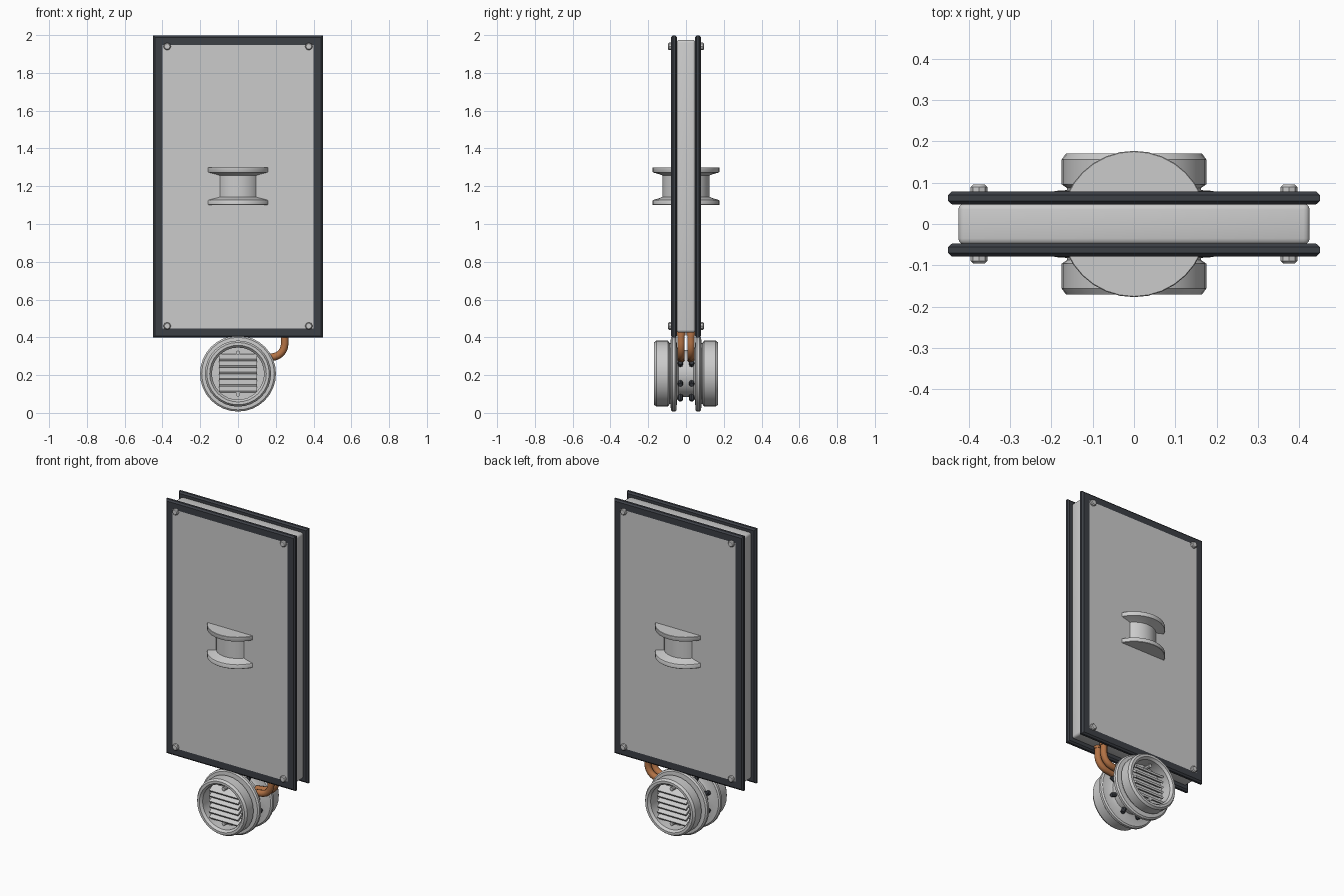
import bpy, bmesh, math
from mathutils import Matrix, Vector

if "Cube" in bpy.data.objects:
    bpy.data.objects.remove(bpy.data.objects["Cube"])


def material(name, rgb):
    m = bpy.data.materials.new(name)
    m.diffuse_color = (*rgb, 1)
    m.use_nodes = True
    m.node_tree.nodes["Principled BSDF"].inputs["Base Color"].default_value = m.diffuse_color
    return m


DARK = material("dark_frame", (0.045, 0.05, 0.06))
COPPER = material("copper", (0.45, 0.17, 0.06))
WHEEL_Z = 0.208


def finish(name, bm, mat=None, smooth=True):
    bmesh.ops.recalc_face_normals(bm, faces=bm.faces)
    me = bpy.data.meshes.new(name)
    bm.to_mesh(me)
    bm.free()
    ob = bpy.data.objects.new(name, me)
    bpy.context.collection.objects.link(ob)
    if mat:
        me.materials.append(mat)
    if smooth:
        bpy.ops.object.select_all(action='DESELECT')
        ob.select_set(True)
        bpy.context.view_layer.objects.active = ob
        bpy.ops.object.shade_smooth_by_angle(angle=math.radians(35))
    return ob


def box(name, size, loc, mat=None, bevel=0, segments=1, tilt=0):
    bm = bmesh.new()
    bmesh.ops.create_cube(bm, size=1, matrix=Matrix.Diagonal((*size, 1)))
    if bevel:
        bmesh.ops.bevel(bm, geom=bm.edges[:], offset=bevel, segments=segments,
                        profile=0.5, affect='EDGES')
    bmesh.ops.transform(bm, verts=bm.verts, matrix=Matrix.Translation(loc) @ Matrix.Rotation(tilt, 4, 'X'))
    return finish(name, bm, mat, segments > 1)


def lathe(name, profile, loc, axis, sides=32, mat=None):
    """Turn (radius, height) points around local z, then aim z along axis."""
    bm = bmesh.new()
    rings = []
    for r, h in profile:
        rings.append([bm.verts.new((r * math.cos(2 * math.pi * i / sides),
                                    r * math.sin(2 * math.pi * i / sides), h)) for i in range(sides)])
    for a, b in zip(rings, rings[1:]):
        for i in range(sides):
            j = (i + 1) % sides
            bm.faces.new((a[i], a[j], b[j], b[i]))
    bm.faces.new(rings[0])
    bm.faces.new(rings[-1])
    rot = Vector((0, 0, 1)).rotation_difference(Vector(axis)).to_matrix().to_4x4()
    bmesh.ops.transform(bm, verts=bm.verts, matrix=Matrix.Translation(loc) @ rot)
    return finish(name, bm, mat)


def mirrored(half):
    return [(r, -h) for r, h in reversed(half)] + half


def frame(name, y):
    """Rectangular rim with chamfered edges, swept as nested rectangles."""
    bm = bmesh.new()
    loops = []
    for inset, dy in [(0.05, -0.016), (0.01, -0.016), (0, -0.007), (0, 0.007), (0.01, 0.016), (0.05, 0.016)]:
        x, z = 0.45 - inset, 0.8 - inset
        loops.append([bm.verts.new((sx * x, y + dy, 1.198 + sz * z))
                      for sx, sz in ((-1, -1), (1, -1), (1, 1), (-1, 1))])
    for a, b in zip(loops, loops[1:] + loops[:1]):
        for i in range(4):
            j = (i + 1) % 4
            bm.faces.new((a[i], a[j], b[j], b[i]))
    return finish(name, bm, DARK, False)


# Panel core between the two framed faces
box("panel_core", (0.85, 0.1, 1.55), (0, 0, 1.2), bevel=0.015, segments=3)

BOLT = [(0.02, 0), (0.02, 0.012), (0.015, 0.017)]
for s, side in ((-1, "front"), (1, "back")):
    # Framed panel face with corner bolts
    frame(side + "_frame", s * 0.063)
    box(side + "_panel", (0.8, 0.03, 1.5), (0, s * 0.064, 1.198))
    for x in (-0.375, 0.375):
        for z in (0.46, 1.94):
            lathe(side + "_corner_bolt", BOLT, (x, s * 0.078, z), (0, s, 0), 8)
    # Louvre slats inside the drum opening
    for i in range(6):
        box(side + "_vent_slat", (0.2, 0.05, 0.012),
            (0, s * 0.12, WHEEL_Z - 0.085 + i * 0.034), tilt=s * -0.55)
    for dz in (-0.11, 0.11):
        lathe(side + "_vent_pin", [(0.012, -0.03), (0.012, 0.03)], (0, s * 0.115, WHEEL_Z + dz), (0, s, 0), 8)

# Spool through the middle of the panel
lathe("spool", mirrored([(0.125, 0.0), (0.125, 0.057), (0.14, 0.063), (0.175, 0.073), (0.177, 0.076),
                         (0.177, 0.098), (0.175, 0.1)]), (0, 0, 1.2), (0, 0, 1), 32)

# Vent drum below the panel, with flanges and hollow end rings
lathe("vent_drum", mirrored([(0.125, 0.01), (0.125, 0.04), (0.14, 0.048), (0.192, 0.05), (0.201, 0.057),
                             (0.201, 0.072), (0.192, 0.08), (0.162, 0.082), (0.162, 0.087), (0.175, 0.096),
                             (0.175, 0.156), (0.165, 0.17), (0.15, 0.17), (0.138, 0.155), (0.138, 0.085)]),
      (0, 0, WHEEL_Z), (0, 1, 0), 32)

# Radial bolts around the drum
for k in range(8):
    a = math.radians(22.5 + 45 * k)
    d = Vector((math.cos(a), 0, math.sin(a)))
    for y in (-0.03, 0.03):
        lathe("drum_bolt", [(0.014, 0), (0.014, 0.035), (0.011, 0.04)],
              Vector((0, y, WHEEL_Z)) + d * 0.115, d, 8, DARK)

# Copper pipes from panel to drum
for y in (-0.026, 0.026):
    cu = bpy.data.curves.new("copper_pipe", 'CURVE')
    cu.dimensions = '3D'
    cu.bevel_depth = 0.02
    cu.bevel_resolution = 3
    cu.use_fill_caps = True
    sp = cu.splines.new('POLY')
    path = [(0.247, 0.44), (0.247, 0.37)]
    path += [(0.177 + 0.07 * math.cos(math.radians(t)), 0.365 - 0.07 * math.sin(math.radians(t)))
             for t in range(0, 91, 15)] + [(0.11, 0.285)]
    sp.points.add(len(path) - 1)
    for p, (x, z) in zip(sp.points, path):
        p.co = (x, y, z, 1)
    sp.use_smooth = True
    cu.materials.append(COPPER)
    bpy.context.collection.objects.link(bpy.data.objects.new("copper_pipe", cu))
    lathe("pipe_collar", [(0.024, -0.01), (0.024, 0.01)], (0.247, y, 0.42), (0, 0, 1), 12, COPPER)
